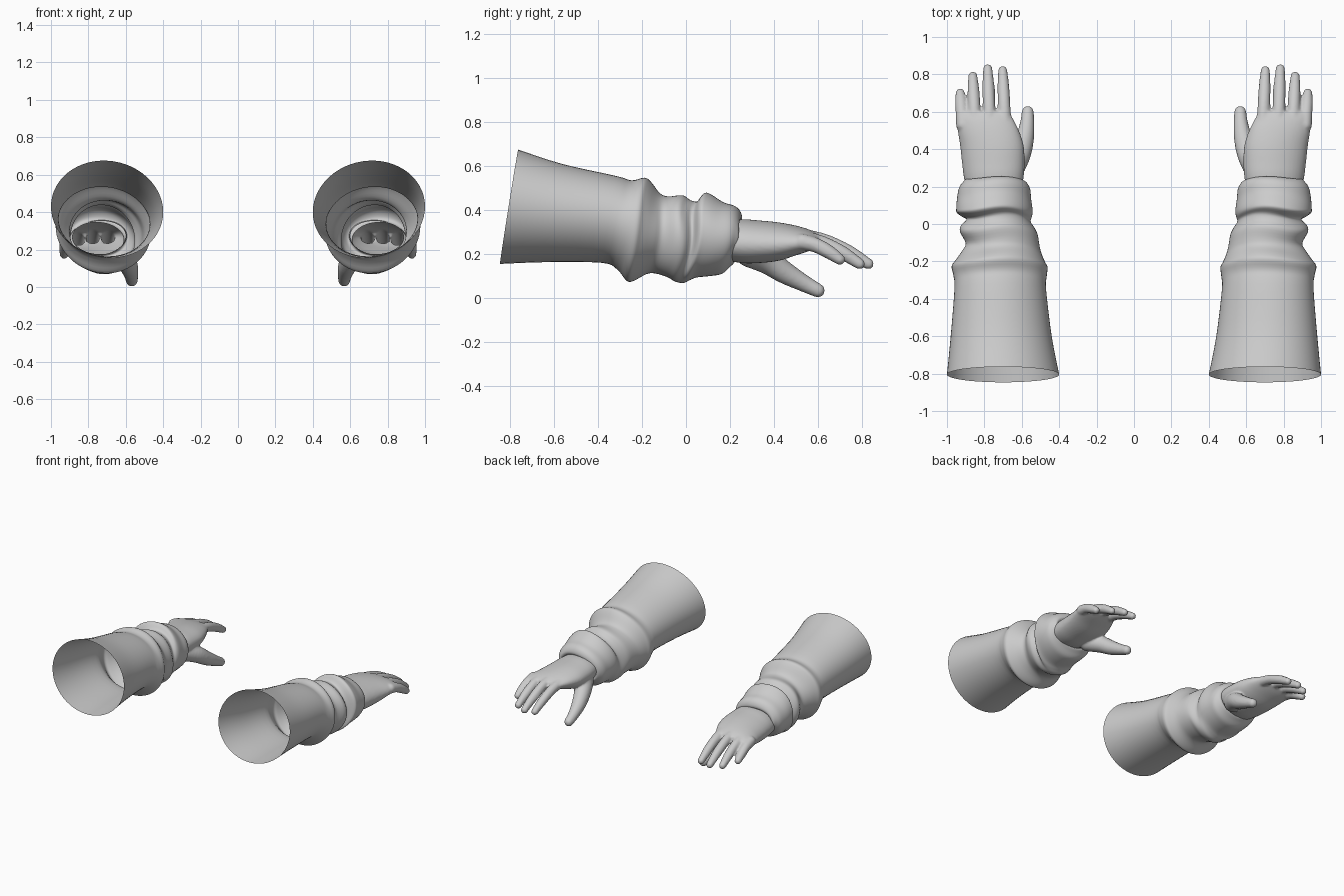
import bpy
import bmesh
import math
from mathutils import Matrix, Vector

cube = bpy.data.objects.get("Cube")
if cube:
    bpy.data.objects.remove(cube)

grey = bpy.data.materials.new("light grey")
grey.use_nodes = True
colour = (0.6, 0.6, 0.6, 1)
grey.diffuse_color = colour
grey.node_tree.nodes["Principled BSDF"].inputs["Base Color"].default_value = colour


def catmull(points, t):
    """Smooth curve through a list of vectors, t counted in points."""
    last = len(points) - 1
    i = min(int(t), last - 1)
    f = t - i
    a, b, c, d = (points[max(0, min(last, i + k))] for k in (-1, 0, 1, 2))
    return 0.5 * (2 * b + (c - a) * f + (2 * a - 5 * b + 4 * c - d) * f ** 2
                  + (3 * b - a - 3 * c + d) * f ** 3)


def loft(bm, rows, segments, steps, slant, tilt, wave, capped):
    """Skin oval rings given as (y, inner x, outer x, bottom z, top z)."""
    rows = [Vector(row) for row in rows]
    rings = []
    count = (len(rows) - 1) * steps
    for k in range(count + 1):
        y, x0, x1, z0, z1 = catmull(rows, k / steps)
        ring = []
        for s in range(segments):
            a = math.tau * s / segments
            dx = (x1 - x0) / 2 * math.cos(a)
            dz = (z1 - z0) / 2 * math.sin(a)
            fold = wave * math.exp(-(y / 0.25) ** 2) * math.cos(3 * a + 0.6)
            ring.append(bm.verts.new(((x0 + x1) / 2 + dx,
                                      y + slant * dz + fold,
                                      (z0 + z1) / 2 + dz + tilt * dx)))
        rings.append(ring)
    for low, high in zip(rings, rings[1:]):
        for s in range(segments):
            n = (s + 1) % segments
            bm.faces.new((low[s], low[n], high[n], high[s]))
    if capped:
        bm.faces.new(rings[0])
        bm.faces.new(rings[-1])
    bmesh.ops.recalc_face_normals(bm, faces=bm.faces)


def chain(bm, points, steps=5):
    """Row of overlapping balls along (x, y, z, radius) points."""
    points = [Vector(p) for p in points]
    for k in range((len(points) - 1) * steps + 1):
        x, y, z, r = catmull(points, k / steps)
        bmesh.ops.create_icosphere(bm, subdivisions=3, radius=r,
                                   matrix=Matrix.Translation((x, y, z)))


def add_object(name, mesh):
    obj = bpy.data.objects.new(name, mesh)
    bpy.context.collection.objects.link(obj)
    return obj


def add_pair(name, bm):
    """Left part as built, right part mirrored across x."""
    for side in ("left", "right"):
        mesh = bpy.data.meshes.new(side + "_" + name)
        bm.to_mesh(mesh)
        mesh.materials.clear()
        mesh.materials.append(grey)
        mesh.shade_smooth()
        add_object(side + "_" + name, mesh)
        bm.transform(Matrix.Diagonal((-1, 1, 1, 1)))
        bmesh.ops.reverse_faces(bm, faces=bm.faces)
    bm.free()


# Sleeve: flared open end, gathered folds, cuff turned in at the wrist
sleeve_rows = [
    (-0.805, 0.40, 1.0, 0.155, 0.675),
    (-0.6, 0.44, 0.98, 0.163, 0.61),
    (-0.35, 0.47, 0.96, 0.16, 0.555),
    (-0.28, 0.467, 0.965, 0.13, 0.535),
    (-0.23, 0.462, 0.975, 0.078, 0.547),
    (-0.2, 0.475, 0.955, 0.078, 0.53),
    (-0.15, 0.495, 0.92, 0.108, 0.475),
    (-0.11, 0.505, 0.9, 0.112, 0.462),
    (-0.05, 0.515, 0.93, 0.095, 0.467),
    (-0.015, 0.53, 0.925, 0.075, 0.445),
    (0.02, 0.552, 0.895, 0.068, 0.44),
    (0.05, 0.545, 0.945, 0.08, 0.477),
    (0.08, 0.542, 0.95, 0.093, 0.47),
    (0.14, 0.55, 0.945, 0.1, 0.435),
    (0.19, 0.555, 0.935, 0.11, 0.42),
    (0.22, 0.57, 0.915, 0.14, 0.4),
    (0.235, 0.59, 0.9, 0.16, 0.37),
    (0.225, 0.61, 0.885, 0.17, 0.35),
    (0.19, 0.61, 0.885, 0.175, 0.345),
]
sleeve = bmesh.new()
loft(sleeve, sleeve_rows, 56, 4, 0.16, 0.05, 0.01, False)
add_pair("sleeve", sleeve)

# Palm and back of the hand
palm_rows = [
    (0.14, 0.61, 0.89, 0.18, 0.345),
    (0.25, 0.59, 0.91, 0.16, 0.357),
    (0.33, 0.585, 0.92, 0.16, 0.352),
    (0.42, 0.59, 0.93, 0.17, 0.343),
    (0.5, 0.615, 0.943, 0.195, 0.328),
    (0.56, 0.645, 0.95, 0.215, 0.31),
    (0.6, 0.665, 0.94, 0.235, 0.29),
]
hand = bmesh.new()
loft(hand, palm_rows, 40, 4, 0, -0.08, 0, True)

# Fingers: base x, tip x, tip y, base z, tip z
fingers = {
    "index": (0.69, 0.702, 0.84, 0.275, 0.16),
    "middle": (0.772, 0.782, 0.85, 0.28, 0.155),
    "ring": (0.85, 0.862, 0.81, 0.27, 0.155),
    "little": (0.915, 0.929, 0.72, 0.255, 0.175),
}
for x0, x1, tip, z0, z1 in fingers.values():
    path = []
    for t, radius in ((0, 0.037), (0.35, 0.034), (0.7, 0.032), (1, 0.025)):
        path.append((x0 + (x1 - x0) * t, 0.53 + (tip - 0.55) * t,
                     z0 + (z1 - z0) * t ** 1.6, radius))
    chain(hand, path, 7)

# Thumb hanging below the palm
chain(hand, [(0.655, 0.29, 0.205, 0.066), (0.612, 0.37, 0.168, 0.06),
             (0.586, 0.45, 0.115, 0.051), (0.572, 0.53, 0.07, 0.04),
             (0.568, 0.6, 0.034, 0.032)])

# Fuse the hand into one smooth skin, then open it at the wrist
mesh = bpy.data.meshes.new("hand_base")
hand.to_mesh(mesh)
hand.free()
base = add_object("hand_base", mesh)
remesh = base.modifiers.new("fuse", "REMESH")
remesh.mode = "VOXEL"
remesh.voxel_size = 0.008
relax = base.modifiers.new("relax", "SMOOTH")
relax.factor = 0.5
relax.iterations = 5
bpy.context.view_layer.update()
skin = base.evaluated_get(bpy.context.evaluated_depsgraph_get())
hand = bmesh.new()
hand.from_mesh(skin.to_mesh())
bpy.data.objects.remove(base)
bmesh.ops.bisect_plane(hand, geom=hand.verts[:] + hand.edges[:] + hand.faces[:],
                       plane_co=(0, 0.2, 0), plane_no=(0, 1, 0),
                       clear_inner=True)
add_pair("hand", hand)
